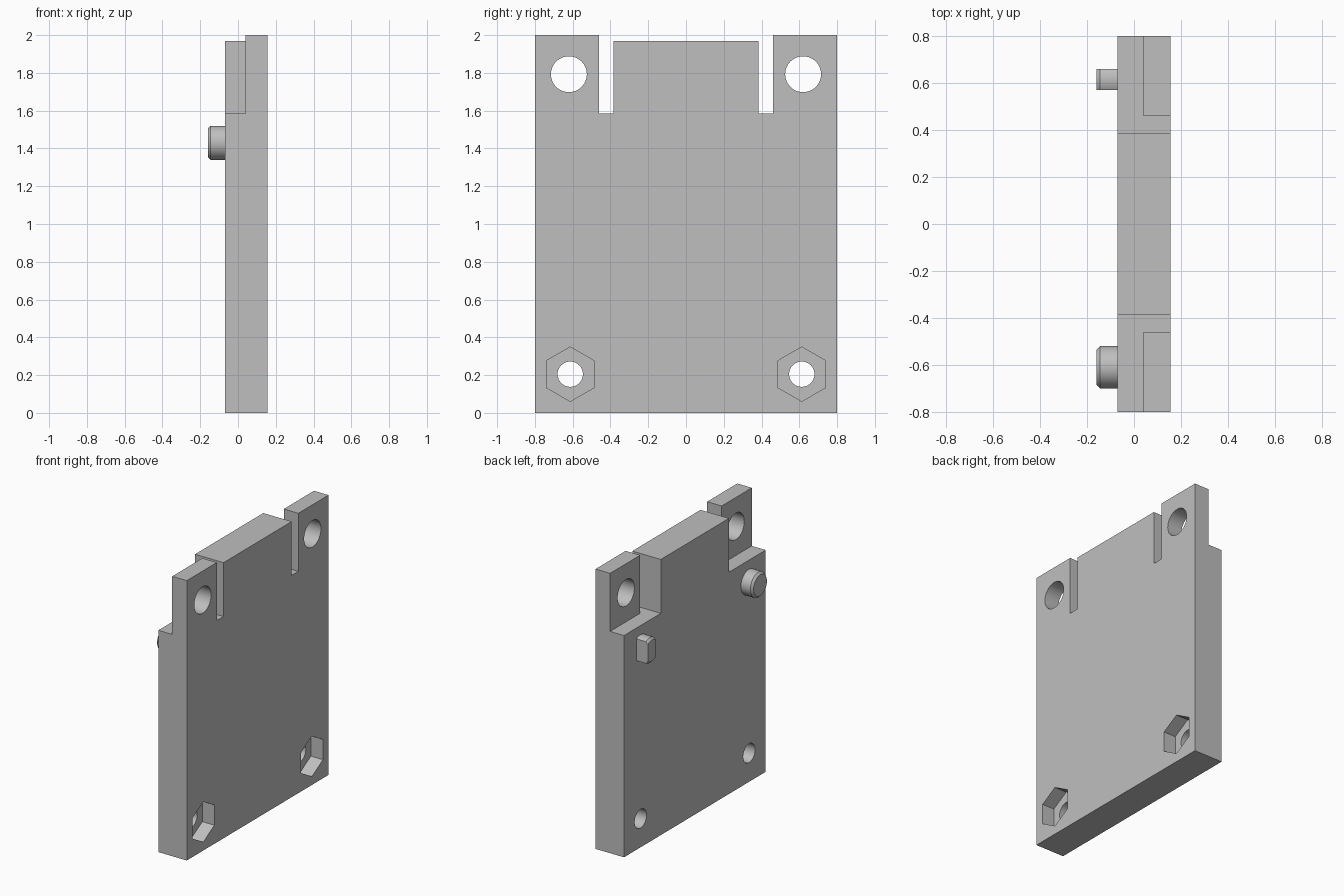
import bpy, bmesh
from math import radians, sin, cos, pi

if "Cube" in bpy.data.objects:
    bpy.data.objects.remove(bpy.data.objects["Cube"])

BACK, FACE = -0.07, 0.155      # plate thickness along x
grey = bpy.data.materials.new("plain_grey")
grey.use_nodes = True
grey.diffuse_color = (0.52, 0.52, 0.52, 1)
grey.node_tree.nodes["Principled BSDF"].inputs["Base Color"].default_value = grey.diffuse_color


def prism(name, outline, x0, x1, chamfer_back=0.0):
    """Extrude a (y, z) outline along x, optionally chamfering the back rim."""
    bm = bmesh.new()
    face = bm.faces.new([bm.verts.new((x0, y, z)) for y, z in outline])
    out = bmesh.ops.extrude_face_region(bm, geom=[face])
    new = [v for v in out["geom"] if isinstance(v, bmesh.types.BMVert)]
    bmesh.ops.translate(bm, verts=new, vec=(x1 - x0, 0, 0))
    bmesh.ops.recalc_face_normals(bm, faces=bm.faces)
    if chamfer_back:
        rim = [e for e in bm.edges if all(abs(v.co.x - x0) < 1e-5 for v in e.verts)]
        bmesh.ops.bevel(bm, geom=rim, offset=chamfer_back, segments=1,
                        affect='EDGES', profile=0.5)
    mesh = bpy.data.meshes.new(name)
    bm.to_mesh(mesh)
    bm.free()
    mesh.materials.append(grey)
    obj = bpy.data.objects.new(name, mesh)
    bpy.context.collection.objects.link(obj)
    return obj


def ring(y, z, r, n=48):
    return [(y + r * sin(2 * pi * i / n), z + r * cos(2 * pi * i / n)) for i in range(n)]


def rect(y0, y1, z0, z1):
    return [(y0, z0), (y1, z0), (y1, z1), (y0, z1)]


def activate(obj):
    bpy.ops.object.select_all(action='DESELECT')
    obj.select_set(True)
    bpy.context.view_layer.objects.active = obj


def combine(obj, tool, operation='DIFFERENCE'):
    tool.hide_render = True
    mod = obj.modifiers.new("cut", 'BOOLEAN')
    mod.operation, mod.object, mod.solver = operation, tool, 'EXACT'
    activate(obj)
    bpy.ops.object.modifier_apply(modifier=mod.name)
    bpy.data.objects.remove(tool)


# Plate outline with a centre tongue between two slots
half = [(0.8, 0), (0.8, 2), (0.46, 2), (0.46, 1.585), (0.385, 1.585), (0.385, 1.97)]
plate = prism("plate", half + [(-y, z) for y, z in reversed(half)], BACK, FACE)

for s in (-1, 1):
    # Thinned corner ears with round holes
    step = rect(*sorted((s * 0.42, s * 0.9)), 1.585, 2.1)
    combine(plate, prism("ear_step_cutter", step, BACK - 0.1, 0.04))
    combine(plate, prism("ear_hole_cutter", ring(s * 0.62, 1.793, 0.095), -0.3, 0.3))
    # Lower bolt holes with hexagonal nut pockets
    combine(plate, prism("bolt_hole_cutter", ring(s * 0.613, 0.205, 0.067), -0.3, 0.3))
    combine(plate, prism("nut_pocket_cutter", ring(s * 0.613, 0.205, 0.144, 6),
                         FACE - 0.095, 0.3))

# Locating pegs on the back: one round, one with flattened sides
round_peg = prism("round_peg", ring(-0.61, 1.43, 0.09), -0.16, BACK, 0.015)
flat_peg = prism("flat_sided_peg", ring(0.615, 1.43, 0.09), -0.16, BACK, 0.015)
combine(flat_peg, prism("peg_side_cutter", rect(0.57, 0.66, 1.2, 1.7), -0.3, 0.1), 'INTERSECT')

for obj in (plate, round_peg, flat_peg):
    activate(obj)
    bpy.ops.object.shade_smooth_by_angle(angle=radians(30))
